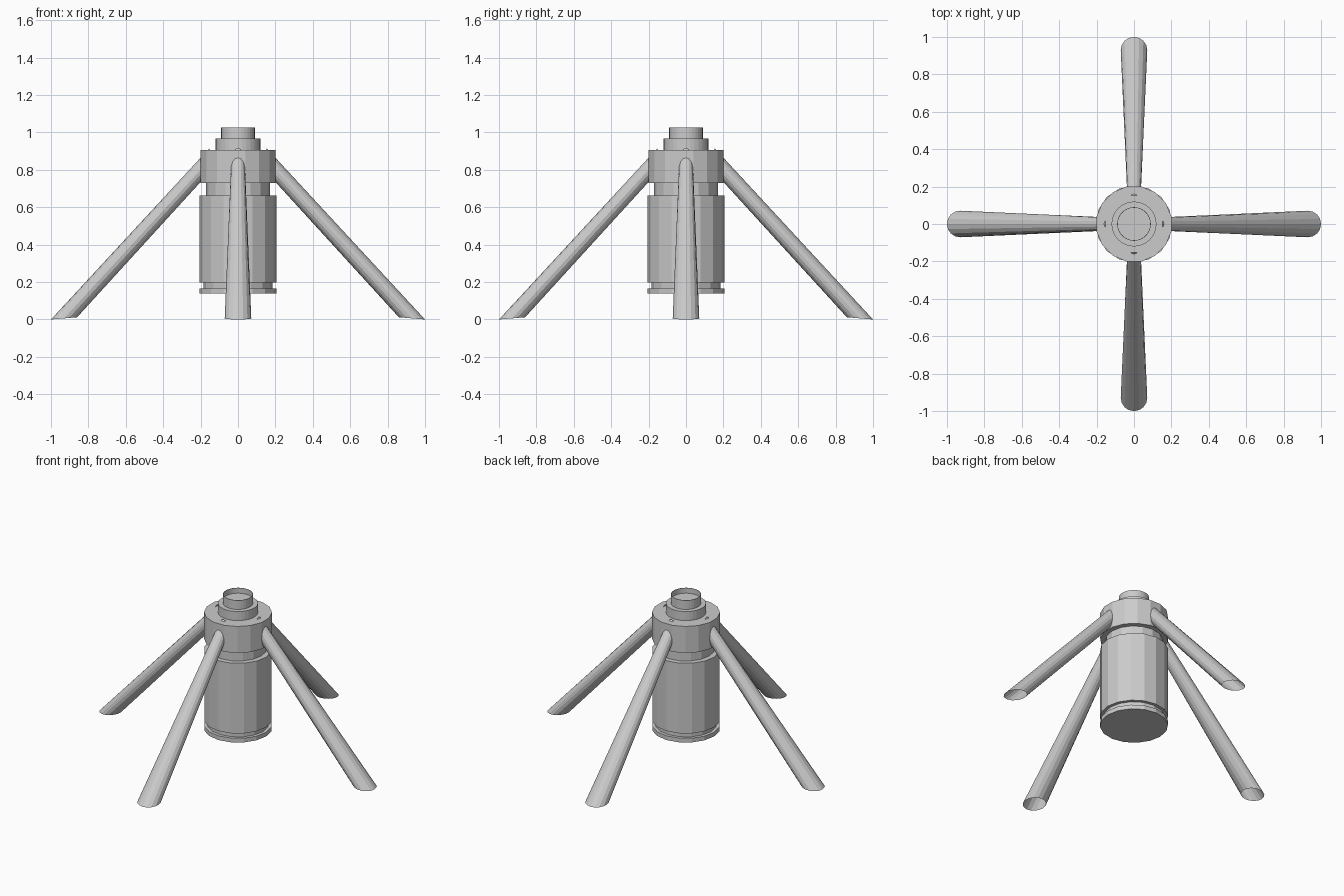
import bpy
import bmesh
from math import pi, sin, cos
from mathutils import Matrix, Vector

cube = bpy.data.objects.get("Cube")
if cube:
    bpy.data.objects.remove(cube, do_unlink=True)

grey = bpy.data.materials.new("light_grey")
grey.use_nodes = True
grey.diffuse_color = (0.6, 0.6, 0.6, 1)
grey.node_tree.nodes["Principled BSDF"].inputs["Base Color"].default_value = (0.6, 0.6, 0.6, 1)


def finish(bm, name):
    mesh = bpy.data.meshes.new(name)
    bm.to_mesh(mesh)
    bm.free()
    mesh.materials.append(grey)
    obj = bpy.data.objects.new(name, mesh)
    bpy.context.collection.objects.link(obj)
    return obj


def bridge(bm, a, b):
    n = len(a)
    for i in range(n):
        j = (i + 1) % n
        bm.faces.new((a[i], a[j], b[j], b[i]))


def turned(name, profile, sides, phase=0.0):
    """Faceted solid of revolution from (radius, height) pairs, bottom to top."""
    bm = bmesh.new()
    rings = []
    for r, z in profile:
        angles = [2 * pi * (i + phase) / sides for i in range(sides)]
        rings.append([bm.verts.new((r * cos(a), r * sin(a), z)) for a in angles])
    for a, b in zip(rings, rings[1:]):
        bridge(bm, a, b)
    bm.faces.new(rings[0][::-1])
    bm.faces.new(rings[-1])
    return finish(bm, name)


# Hanging canister with its base rim, groove and neck
turned("canister", [(0.205, 0.138), (0.205, 0.166), (0.185, 0.166), (0.185, 0.198),
                    (0.205, 0.198), (0.205, 0.663), (0.172, 0.663), (0.172, 0.74)], 16)

# Head that carries the legs
turned("head", [(0.204, 0.731), (0.204, 0.907)], 16, 0.5)

# Collar and open-topped spout
turned("collar", [(0.12, 0.9), (0.12, 0.967)], 32)
turned("spout", [(0.09, 0.96), (0.09, 1.027), (0.087, 1.027), (0.087, 0.992)], 32)


def leg(name, turn):
    """Hollow tapered leg, open at the foot, running up into the head."""
    bm = bmesh.new()
    sides = 16
    foot, top = [], []
    for i in range(sides):
        a = 2 * pi * i / sides
        c, s = cos(a), sin(a)
        low = Vector((0.93 + 0.07 * c, 0.071 * s, 0.006 - 0.006 * c))
        high = Vector((0.2, 0.038 * s, 0.8 + 0.065 * c))
        foot.append(bm.verts.new(low))
        top.append(bm.verts.new(high + (high - low) * 0.06))
    bridge(bm, foot, top)
    bm.faces.new(top)
    bm.transform(Matrix.Rotation(turn, 4, "Z"))
    finish(bm, name)


for k, side in enumerate(("left", "back", "right", "front")):
    leg(side + "_leg", k * pi / 2)
